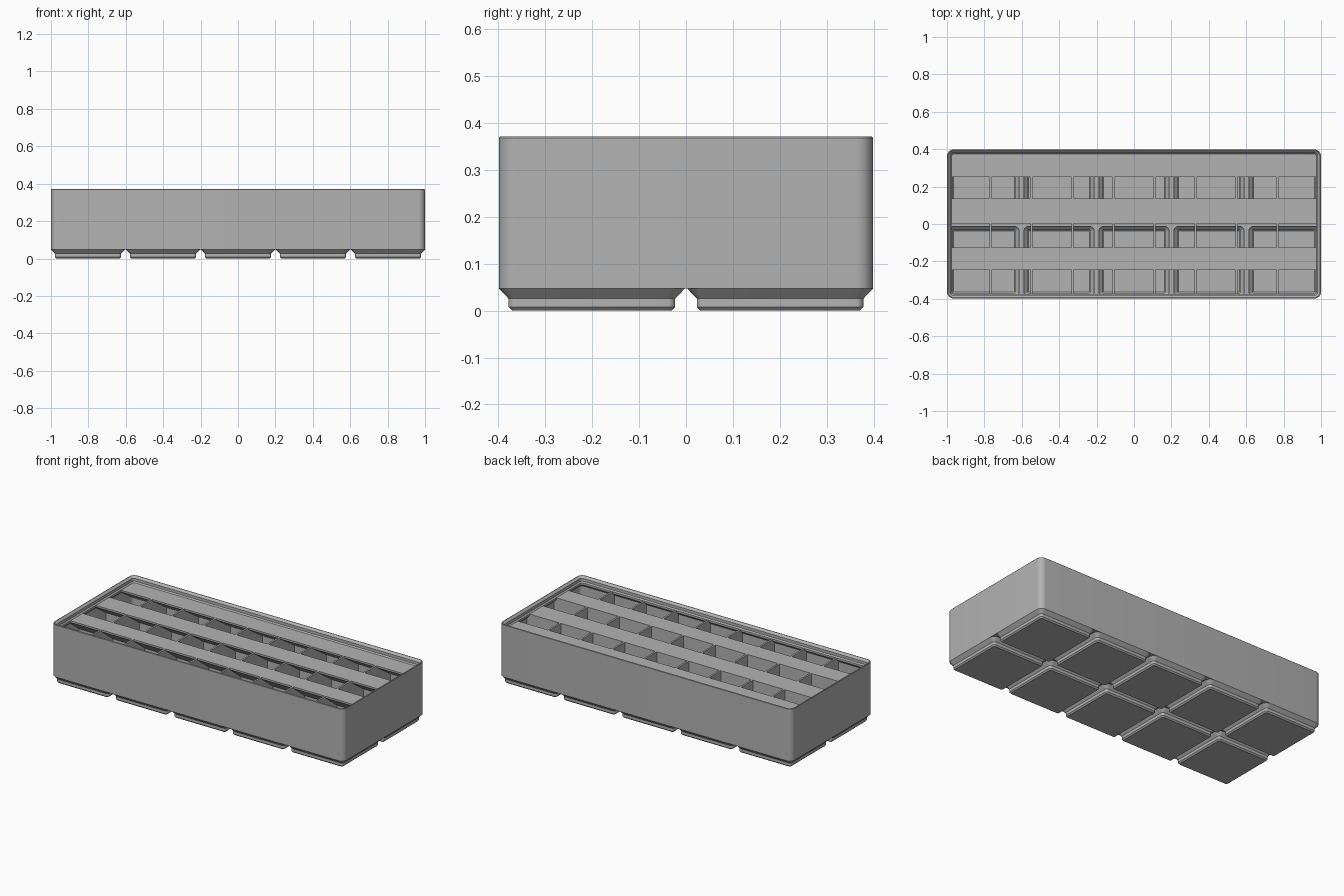
import bpy, bmesh, math

if "Cube" in bpy.data.objects:
    bpy.data.objects.remove(bpy.data.objects["Cube"], do_unlink=True)

PITCH = 0.401            # foot spacing
HX, HY = 1.0, 0.3985     # half size of the bin
FOOT = 0.198             # half size of a foot at its top
BASE, RIDGE, SHELF = 0.047, 0.056, 0.334
COLS, ROWS = 9, 3
CENTRES = [((i - 2) * PITCH, (j - 0.5) * PITCH) for i in range(5) for j in range(2)]

grey = bpy.data.materials.new("light_grey")
grey.use_nodes = True
grey.diffuse_color = (0.45, 0.45, 0.45, 1)
grey.node_tree.nodes["Principled BSDF"].inputs["Base Color"].default_value = grey.diffuse_color


def finish(name, bm):
    bmesh.ops.recalc_face_normals(bm, faces=bm.faces)
    mesh = bpy.data.meshes.new(name)
    bm.to_mesh(mesh)
    bm.free()
    mesh.materials.append(grey)
    obj = bpy.data.objects.new(name, mesh)
    bpy.context.collection.objects.link(obj)
    return obj


def smooth(obj):
    bpy.ops.object.select_all(action="DESELECT")
    obj.select_set(True)
    bpy.context.view_layer.objects.active = obj
    bpy.ops.object.shade_smooth_by_angle(angle=math.radians(25))


def loft(bm, profile, hx, hy, radius, cx=0, cy=0, steps=8):
    """Sweep (inset, z) points around a rounded rectangle and cap both ends."""
    rings = []
    for inset, z in profile:
        r = max(radius - inset, 0.004)
        ring = []
        for k, (sx, sy) in enumerate([(1, 1), (-1, 1), (-1, -1), (1, -1)]):
            for s in range(steps + 1):
                a = (k + s / steps) * math.pi / 2
                ring.append(bm.verts.new((cx + sx * (hx - inset - r) + r * math.cos(a),
                                          cy + sy * (hy - inset - r) + r * math.sin(a), z)))
        rings.append(ring)
    n = len(rings[0])
    for lower, upper in zip(rings, rings[1:]):
        for i in range(n):
            bm.faces.new((lower[i], lower[(i + 1) % n], upper[(i + 1) % n], upper[i]))
    bm.faces.new(rings[0])
    bm.faces.new(rings[-1])


def box(bm, x0, x1, y0, y1, z0, z1):
    verts = bmesh.ops.create_cube(bm, size=1)["verts"]
    for v in verts:
        v.co = (x1 if v.co.x > 0 else x0, y1 if v.co.y > 0 else y0, z1 if v.co.z > 0 else z0)


# Outer walls with the stepped stacking lip and the floor grid
bm = bmesh.new()
loft(bm, [(0, BASE), (0, 0.368), (0.002, 0.3705), (0.0055, 0.3705), (0.018, 0.358),
          (0.018, 0.341), (0.025, SHELF), (0.025, 0.322), (0.009, 0.306), (0.009, RIDGE)],
     HX, HY, 0.036)
body = finish("bin_body", bm)

# Openings in the floor above each hollow foot
bm = bmesh.new()
for cx, cy in CENTRES:
    loft(bm, [(0.0105, 0.03), (0.0105, 0.08)], FOOT, FOOT, 0.036, cx, cy)
cutter = finish("floor_cutter", bm)
cutter.hide_render = True
mod = body.modifiers.new("floor_openings", "BOOLEAN")
mod.operation = "DIFFERENCE"
mod.solver = "EXACT"
mod.object = cutter
bpy.context.view_layer.objects.active = body
bpy.ops.object.modifier_apply(modifier=mod.name)
bpy.data.objects.remove(cutter, do_unlink=True)
smooth(body)

# Hollow stepped feet
bm = bmesh.new()
for cx, cy in CENTRES:
    loft(bm, [(0.028, 0), (0.0205, 0.0076), (0.0205, 0.0255), (0, BASE), (0.0105, BASE),
              (0.0295, 0.029), (0.0295, 0.0135), (0.034, 0.0095)],
         FOOT, FOOT, 0.036, cx, cy)
smooth(finish("feet", bm))

# Compartment dividers, continued down into the hollow feet
T = 0.0055
xs = [(c - COLS / 2) * 2 * 0.985 / COLS for c in range(1, COLS)]
ys = [(r - ROWS / 2) * 2 * 0.393 / ROWS for r in range(1, ROWS)]
bm = bmesh.new()
for x in xs:
    box(bm, x - T, x + T, -0.392, 0.392, 0.05, SHELF)
for y in ys:
    box(bm, -0.994, 0.994, y - T, y + T, 0.05, SHELF)
REACH = 0.173
for cx, cy in CENTRES:
    for x in xs:
        if abs(x - cx) < REACH - T:
            box(bm, x - T, x + T, cy - REACH, cy + REACH, 0.006, 0.052)
    for y in ys:
        if abs(y - cy) < REACH - T:
            box(bm, cx - REACH, cx + REACH, y - T, y + T, 0.006, 0.052)
finish("dividers", bm)

# Label shelves with sloping undersides along the back of each row
bm = bmesh.new()
for back, front in zip(ys + [0.384], (-0.245, 0.004, 0.25)):
    section = [(back, SHELF), (front, SHELF), (front, SHELF - 0.011), (back, SHELF - 0.1)]
    ends = [[bm.verts.new((x, y, z)) for y, z in section] for x in (-0.988, 0.988)]
    for i in range(4):
        j = (i + 1) % 4
        bm.faces.new((ends[0][i], ends[0][j], ends[1][j], ends[1][i]))
    for end in ends:
        bm.faces.new(end)
finish("label_shelves", bm)
